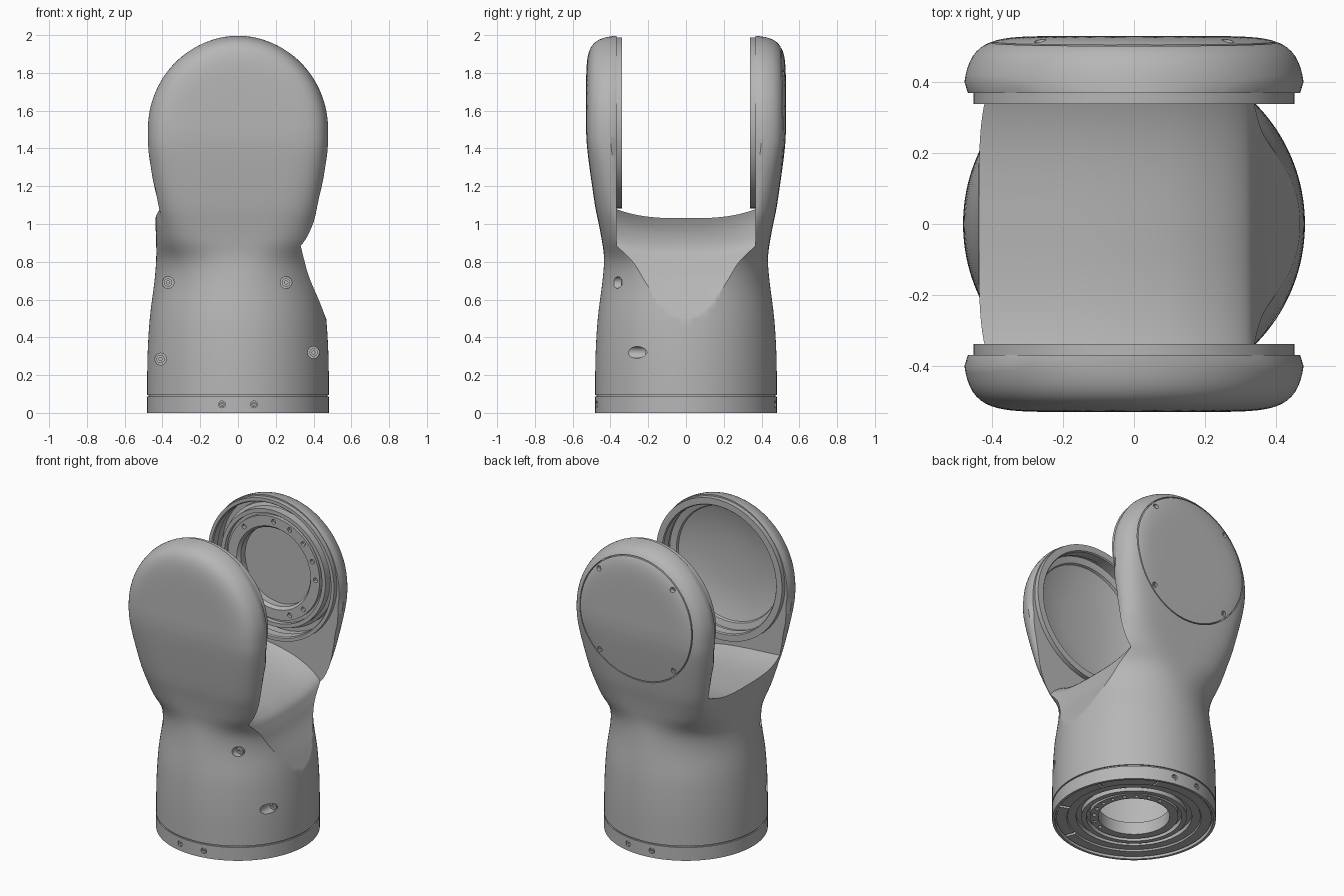
import bpy, bmesh
from math import sin, cos, pi, sqrt, radians
from mathutils import Matrix, Vector

if "Cube" in bpy.data.objects:
    bpy.data.objects.remove(bpy.data.objects["Cube"])

grey = bpy.data.materials.new("satin_grey")
grey.use_nodes = True
grey.diffuse_color = (0.47, 0.47, 0.47, 1)
grey.node_tree.nodes["Principled BSDF"].inputs["Base Color"].default_value = grey.diffuse_color


def smooth(points, steps):
    """Catmull-Rom curve through rows of any length."""
    pts = [Vector(p) for p in points]
    out = []
    for i in range(len(pts) - 1):
        p0, p1, p2 = pts[max(i - 1, 0)], pts[i], pts[i + 1]
        p3 = pts[min(i + 2, len(pts) - 1)]
        for k in range(steps):
            t = k / steps
            out.append(0.5 * (2 * p1 + (p2 - p0) * t + (2 * p0 - 5 * p1 + 4 * p2 - p3) * t ** 2
                              + (3 * p1 - p0 - 3 * p2 + p3) * t ** 3))
    return out + [pts[-1]]


def finish(name, bm):
    bmesh.ops.recalc_face_normals(bm, faces=bm.faces)
    mesh = bpy.data.meshes.new(name)
    bm.to_mesh(mesh)
    bm.free()
    mesh.materials.append(grey)
    ob = bpy.data.objects.new(name, mesh)
    bpy.context.collection.objects.link(ob)
    return ob


def loft(name, rings):
    """Skin closed rings of equal length and cap both ends."""
    bm = bmesh.new()
    rows = [[bm.verts.new(p) for p in ring] for ring in rings]
    n = len(rows[0])
    for a, b in zip(rows, rows[1:]):
        for i in range(n):
            bm.faces.new((a[i], a[(i + 1) % n], b[(i + 1) % n], b[i]))
    bm.faces.new(rows[0])
    bm.faces.new(rows[-1])
    return finish(name, bm)


def section(z, w, d, n, s=0.0):
    """Rounded-square slice; s is the slice's share of the dome height."""
    ring = []
    pinch = 0.05 * min(max((z - 1.0) / 0.15, 0), 1)  # rounds the inner rim of the arms
    for i in range(240):
        t = 2 * pi * i / 240
        x = w * sqrt(1 - s * s) * cos(t)
        y = d * (1 - s ** n) ** (1 / n) * sin(t)
        low, high = 0.0, 2.0
        for _ in range(24):
            k = (low + high) / 2
            q = 1 - pinch * min(max((0.4 - abs(k * y)) / 0.04, 0), 1) ** 2
            if ((k * x / w / q) ** 2 + s * s) ** (n / 2) + abs(k * y / d) ** n > 1:
                high = k
            else:
                low = k
        ring.append((k * x, k * y, z))
    return ring


def lathe(name, profile, matrix=Matrix(), steps=96):
    """Spin (radius, height) points; profiles off the axis are closed into a ring."""
    bm = bmesh.new()
    verts = [bm.verts.new((r, 0, h)) for r, h in profile]
    edges = [bm.edges.new(pair) for pair in zip(verts, verts[1:])]
    if profile[0][0] > 0:
        edges.append(bm.edges.new((verts[-1], verts[0])))
    bmesh.ops.spin(bm, geom=verts + edges, cent=(0, 0, 0), axis=(0, 0, 1),
                   angle=2 * pi, steps=steps)
    bmesh.ops.remove_doubles(bm, verts=bm.verts, dist=1e-5)
    bm.transform(matrix)
    return finish(name, bm)


def select(objects):
    bpy.ops.object.select_all(action="DESELECT")
    for ob in objects:
        ob.select_set(True)
    bpy.context.view_layer.objects.active = objects[0]


def cut(target, cutters):
    if len(cutters) > 1:
        select(cutters)
        bpy.ops.object.join()
    cutter = cutters[0]
    cutter.hide_render = True
    select([target])
    mod = target.modifiers.new("cut", "BOOLEAN")
    mod.operation = "DIFFERENCE"
    mod.solver = "EXACT"
    mod.object = cutter
    bpy.ops.object.modifier_apply(modifier=mod.name)
    bpy.data.objects.remove(cutter)


def plug(radius, low, high, matrix, steps=24):
    return lathe("cutter", [(0, low), (radius, low), (radius, high), (0, high)], matrix, steps)


def facing(side, x=0, z=0):
    """Matrix whose local z points out along side * y."""
    return Matrix.Translation((x, 0, z)) @ Matrix.Rotation(-side * pi / 2, 4, "X")


def screw(name, radius, top, matrix):
    s = radius * 0.4
    return lathe(name, [(0, top - 0.008), (s, top - 0.008), (s, top), (radius, top),
                        (radius, top - 0.03), (0, top - 0.03)], matrix, 20)


parts = []
HUB = 1.535

# Forked body: rows of height, half width, half depth, squareness
rows = [(0.095, 0.481, 0.481, 2), (0.3, 0.479, 0.479, 2), (0.5, 0.467, 0.467, 2),
        (0.7, 0.442, 0.442, 2), (0.82, 0.433, 0.434, 2.4), (0.92, 0.434, 0.447, 3.6),
        (1.0, 0.438, 0.462, 4.5), (1.1, 0.45, 0.482, 5.5), (1.3, 0.475, 0.511, 7),
        (1.42, 0.483, 0.525, 8), (1.5, 0.484, 0.529, 8)]
rings = [section(*row) for row in smooth(rows, 4)]
# Domed upper rims
for deg in [*range(3, 88, 3), 88.5, 89.5]:
    s = sin(radians(deg))
    rings.append(section(1.5 + 0.5 * s, 0.484, 0.529, 8, s))
body = loft("forked_body", rings)

# Saddle between the arms with the scooped side
floor = smooth([(-0.8, 1.06), (-0.43, 1.03), (-0.1, 1.005), (0.1, 0.97), (0.23, 0.92),
                (0.315, 0.86), (0.345, 0.8), (0.375, 0.71), (0.425, 0.6), (0.466, 0.5), (0.52, 0.36)], 5)
rings = []
for i in range(33):
    u = i / 16 - 1
    lift = 0.05 * abs(u) ** 3
    y = 0.368 * u
    rings.append([(x, y, z + lift) for x, z in floor]
                 + [(0.9, y, 0.36 + lift), (0.9, y, 2.3), (-0.8, y, 2.3)])
cut(body, [loft("cutter", rings)])

# Round sockets inside both arms, the back cover seam and the hollow foot
back, front = facing(1, 0, HUB), facing(-1, 0, HUB)
cut(body, [
    plug(0.43, 0.3, 0.455, back, 96),
    lathe("cutter", [(0, 0.3), (0.41, 0.3), (0.41, 0.42), (0.37, 0.43), (0.365, 0.445),
                     (0.28, 0.472), (0.15, 0.488), (0, 0.492)], front),
    lathe("cutter", [(0.398, 0.47), (0.404, 0.47), (0.404, 0.6), (0.398, 0.6)], back),
    lathe("cutter", [(0, 0.05), (0.4, 0.05), (0.4, 0.45), (0.37, 0.6), (0, 0.62)])])

# Screws of the back cover and the front of the body
holes = []
for sx in (-1, 1):
    for sz in (-1, 1):
        m = facing(1, sx * 0.264, HUB + sz * 0.264)
        holes.append(plug(0.016, 0.48, 0.6, m))
        parts.append(screw("cover_screw", 0.013, 0.495, m))
for x, z, r in ((-0.37, 0.69, 0.442), (0.255, 0.69, 0.442), (-0.41, 0.285, 0.478), (0.4, 0.32, 0.477)):
    m = facing(-1, x, z)
    depth = sqrt(r * r - (abs(x) + 0.03) ** 2) - 0.005
    holes.append(plug(0.031, depth, 0.6, m))
    parts.append(screw("body_screw", 0.022, depth + 0.012, m))
cut(body, holes)
parts.append(body)

# Raised lips around the sockets
for name, m, inner in (("back_socket_lip", back, 0.425), ("front_socket_lip", front, 0.405)):
    parts.append(lathe(name, [(inner, 0.345), (inner + 0.006, 0.338), (0.452, 0.338),
                              (0.452, 0.4), (inner, 0.4)], m))

# Stepped joint ring with bolt holes in the back arm
joint = lathe("joint_ring", [
    (0, 0.43), (0.25, 0.43), (0.25, 0.385), (0.265, 0.365), (0.33, 0.365), (0.33, 0.39),
    (0.35, 0.39), (0.35, 0.36), (0.375, 0.36), (0.375, 0.41), (0.395, 0.42),
    (0.395, 0.465), (0, 0.465)], back)
cut(joint, [plug(0.015, 0.3, 0.385, back @ Matrix.Rotation(2 * pi * i / 16, 4, "Z")
                 @ Matrix.Translation((0.3, 0, 0)), 12) for i in range(16)])
parts.append(joint)

# Open base flange with grooved underside and seam
base = lathe("base_flange", [
    (0.21, 0.1), (0.21, 0.02), (0.26, 0.02), (0.26, 0.045), (0.28, 0.045),
    (0.28, 0.015), (0.31, 0.015), (0.31, 0.045), (0.34, 0.045), (0.34, 0.02), (0.39, 0.02),
    (0.395, 0.01), (0.455, 0.01), (0.455, 0.03), (0.465, 0.03), (0.465, 0), (0.481, 0),
    (0.481, 0.086), (0.473, 0.086), (0.473, 0.1)], steps=128)
notches = []
for i in range(8):
    bm = bmesh.new()
    bmesh.ops.create_cube(bm, size=1)
    bm.transform(Matrix.Rotation(pi * (i + 0.5) / 4, 4, "Z") @ Matrix.Translation((0.425, 0, 0.01))
                 @ Matrix.Diagonal((0.07, 0.02, 0.036, 1)))
    notches.append(finish("cutter", bm))
for i in range(20):
    spot = Matrix.Rotation(2 * pi * i / 20, 4, "Z") @ Matrix.Translation((0.235, 0, 0))
    notches.append(plug(0.012, -0.02, 0.04, spot, 12))
for side in (-1, 1):
    for x in (-0.085, 0.085):
        m = facing(side, x, 0.045)
        notches.append(plug(0.018, 0.46, 0.6, m))
        parts.append(screw("base_screw", 0.014, 0.468, m))
cut(base, notches)
parts.append(base)

select(parts)
bpy.ops.object.shade_smooth_by_angle(angle=radians(30))
